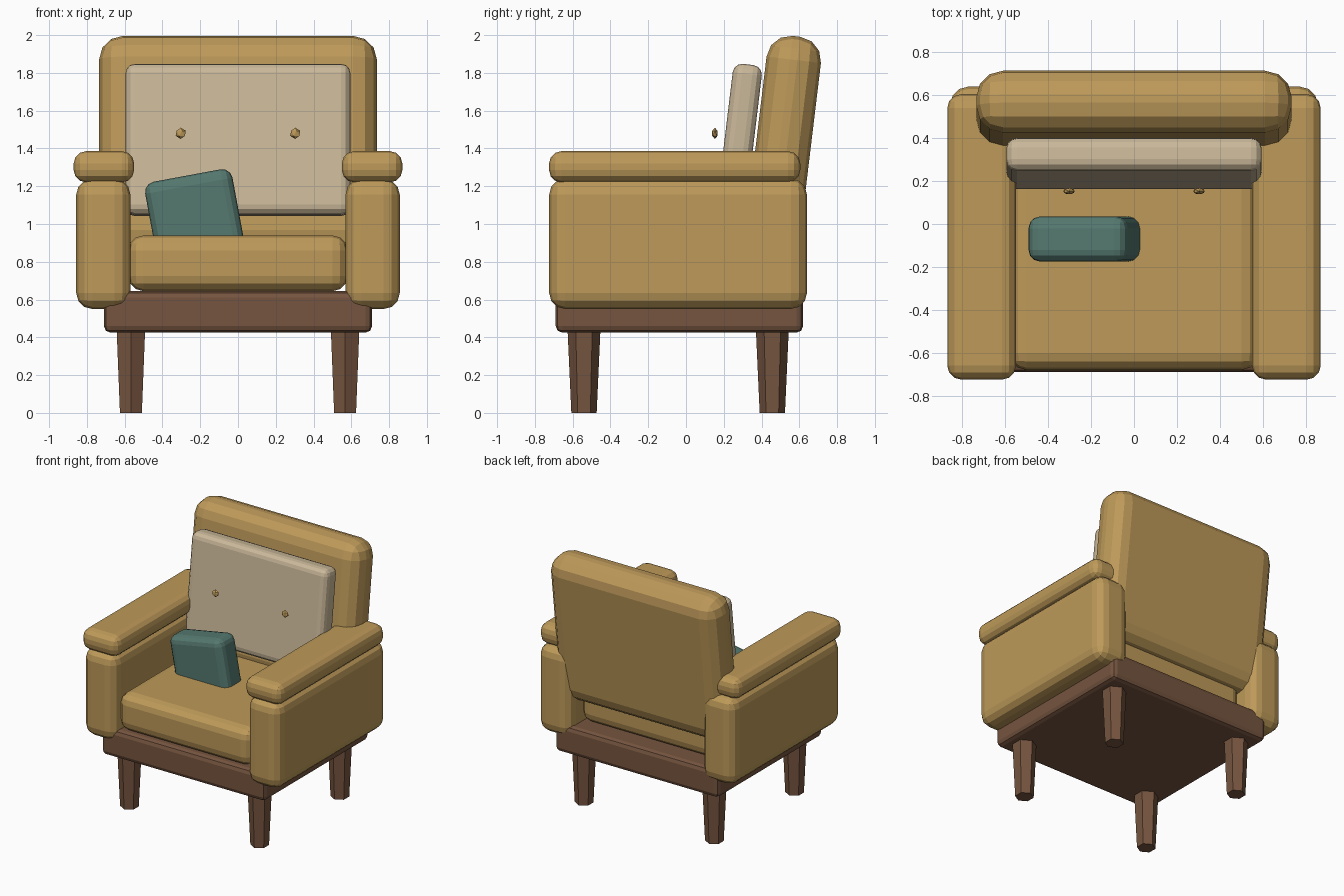
import bpy
from math import radians

if "Cube" in bpy.data.objects:
    bpy.data.objects.remove(bpy.data.objects["Cube"], do_unlink=True)


def material(name, color):
    mat = bpy.data.materials.new(name)
    mat.use_nodes = True
    mat.diffuse_color = (*color, 1)
    mat.node_tree.nodes["Principled BSDF"].inputs["Base Color"].default_value = (*color, 1)
    return mat


tan = material("tan fabric", (0.51, 0.32, 0.10))
wood = material("brown wood", (0.18, 0.09, 0.05))
cream = material("cream fabric", (0.59, 0.48, 0.32))
teal = material("teal fabric", (0.09, 0.19, 0.16))


def finish(name, mat):
    obj = bpy.context.object
    obj.name = name
    obj.data.name = name
    obj.data.materials.append(mat)
    return obj


def padded_box(name, mat, center, size, bevel, segments=3, rotation=(0, 0, 0)):
    """Box with rounded edges, turned about its own centre."""
    bpy.ops.mesh.primitive_cube_add(size=1, location=center, rotation=rotation)
    obj = finish(name, mat)
    for vert in obj.data.vertices:
        vert.co = [c * s for c, s in zip(vert.co, size)]
    mod = obj.modifiers.new("rounded edges", "BEVEL")
    mod.width = bevel
    mod.segments = segments
    return obj


# Wooden frame
padded_box("base_frame", wood, (0, -0.035, 0.535), (1.42, 1.31, 0.22), 0.035, 2)

# Upholstery
lean = (-0.12, 0, 0)
padded_box("seat_cushion", tan, (0, -0.09, 0.792), (1.16, 1.18, 0.295), 0.08)
padded_box("backrest", tan, (0, 0.515, 1.41), (1.47, 0.29, 1.175), 0.125, 3, lean)
padded_box("back_cushion", cream, (0, 0.282, 1.445), (1.19, 0.155, 0.805), 0.05, 3, lean)
padded_box("throw_pillow", teal, (-0.232, -0.07, 1.05), (0.47, 0.21, 0.42), 0.055, 3,
           (0, radians(-10.5), 0))

# Paired parts
for side, x in (("left", 1), ("right", -1)):
    padded_box(side + "_arm", tan, (x * 0.713, -0.042, 0.895), (0.287, 1.365, 0.69), 0.085)
    padded_box(side + "_arm_pad", tan, (x * 0.71, -0.06, 1.303), (0.32, 1.33, 0.165), 0.065)

    # Back cushion button
    bpy.ops.mesh.primitive_ico_sphere_add(subdivisions=1, radius=0.03,
                                          location=(x * 0.303, 0.153, 1.48))
    finish(side + "_button", tan).scale = (1, 0.55, 1)

    # Six-sided tapered legs
    for end, y in (("front", -0.54), ("back", 0.457)):
        bpy.ops.mesh.primitive_cone_add(vertices=6, radius1=0.067, radius2=0.087,
                                        depth=0.44, location=(x * 0.567, y, 0.22))
        finish(f"{end}_{side}_leg", wood)
